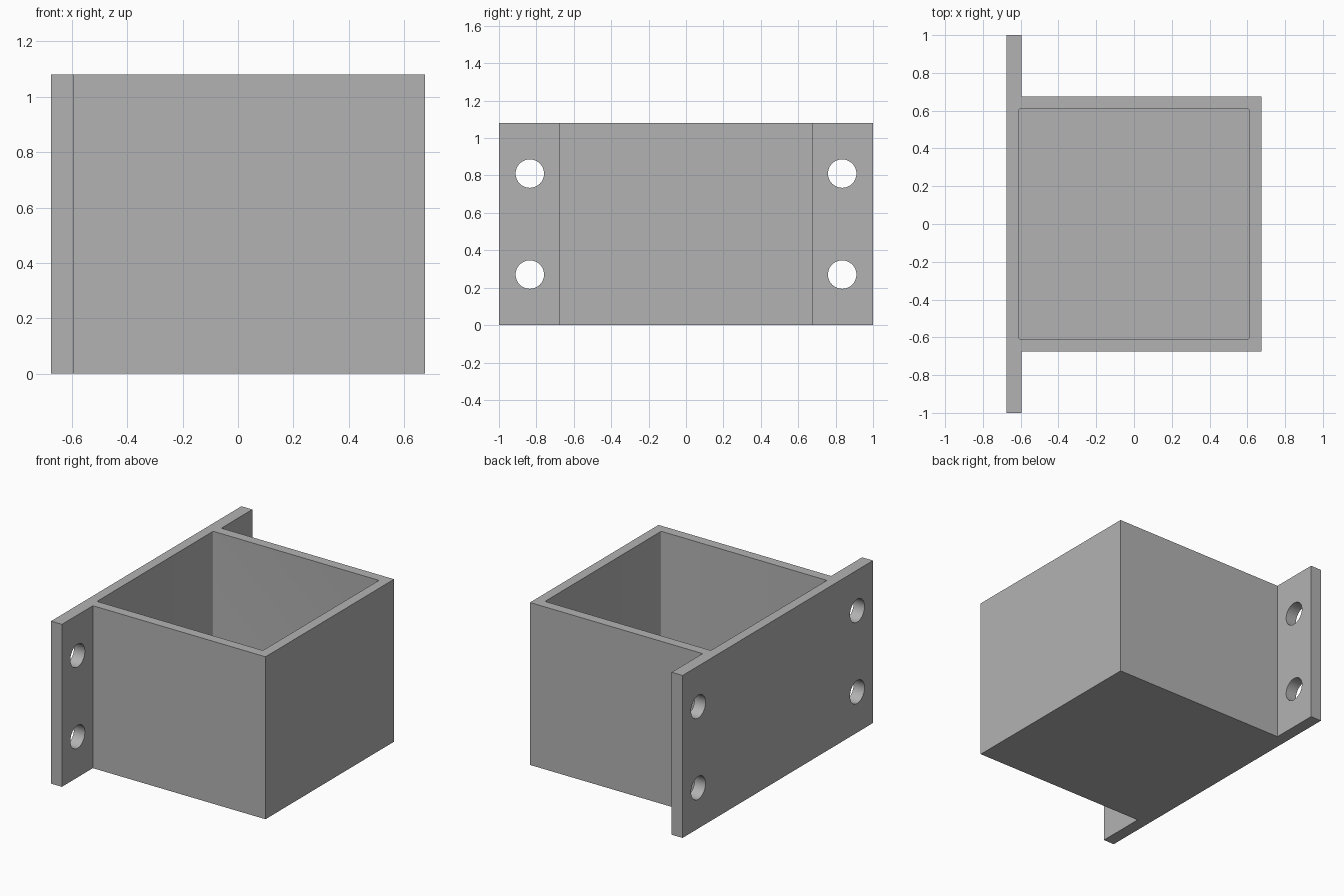
import bpy, bmesh, math
from mathutils import Matrix, Vector

cube = bpy.data.objects.get("Cube")
if cube:
    bpy.data.objects.remove(cube, do_unlink=True)

HALF, HEIGHT = 0.675, 1.08          # box half width, overall height
PLATE_IN = -0.595                   # inner face of the mounting plate
CAVITY, FLOOR = 0.61, 0.065         # pocket half width, floor thickness
HOLE_R, HOLE_Y = 0.076, 0.835

grey = bpy.data.materials.new("plain_grey")
grey.use_nodes = True
colour = (0.45, 0.45, 0.45, 1)
grey.diffuse_color = colour
grey.node_tree.nodes["Principled BSDF"].inputs["Base Color"].default_value = colour


def make_object(name, bm):
    bmesh.ops.recalc_face_normals(bm, faces=bm.faces)
    mesh = bpy.data.meshes.new(name)
    bm.to_mesh(mesh)
    bm.free()
    mesh.materials.append(grey)
    obj = bpy.data.objects.new(name, mesh)
    bpy.context.collection.objects.link(obj)
    return obj


def prism(name, outline, z0, z1):
    bm = bmesh.new()
    base = bm.faces.new([bm.verts.new((x, y, z0)) for x, y in outline])
    top = bmesh.ops.extrude_face_region(bm, geom=[base])["geom"]
    verts = [g for g in top if isinstance(g, bmesh.types.BMVert)]
    bmesh.ops.translate(bm, verts=verts, vec=(0, 0, z1 - z0))
    return make_object(name, bm)


def cut(target, cutter):
    cutter.hide_render = True
    mod = target.modifiers.new("cut", "BOOLEAN")
    mod.operation, mod.solver, mod.object = "DIFFERENCE", "EXACT", cutter
    bpy.context.view_layer.objects.active = target
    bpy.ops.object.modifier_apply(modifier=mod.name)
    bpy.data.objects.remove(cutter, do_unlink=True)


# Box with a wide mounting plate along one side
half_outline = [(-HALF, 1), (PLATE_IN, 1), (PLATE_IN, HALF), (HALF, HALF)]
outline = half_outline + [(x, -y) for x, y in reversed(half_outline)]
box = prism("wall_mount_box", outline, 0, HEIGHT)

# Open pocket with slightly rounded upright corners
radius = 0.008
corners = []
for q, (sx, sy) in enumerate([(1, 1), (-1, 1), (-1, -1), (1, -1)]):
    for step in range(4):
        a = math.pi / 2 * (q + step / 3)
        corners.append((sx * (CAVITY - radius) + radius * math.cos(a),
                        sy * (CAVITY - radius) + radius * math.sin(a)))
cut(box, prism("pocket_cutter", corners, FLOOR, HEIGHT + 0.2))

# Four screw holes through the plate
for y in (-HOLE_Y, HOLE_Y):
    for z in (HEIGHT / 4, HEIGHT * 3 / 4):
        bm = bmesh.new()
        place = Matrix.Translation(Vector((-HALF, y, z))) @ Matrix.Rotation(math.pi / 2, 4, "Y")
        bmesh.ops.create_cone(bm, cap_ends=True, segments=48, radius1=HOLE_R,
                              radius2=HOLE_R, depth=0.4, matrix=place)
        cut(box, make_object("hole_cutter", bm))

# Smooth hole walls, crisp edges
bpy.ops.object.select_all(action="DESELECT")
box.select_set(True)
bpy.context.view_layer.objects.active = box
bpy.ops.object.shade_smooth_by_angle(angle=math.radians(35))
